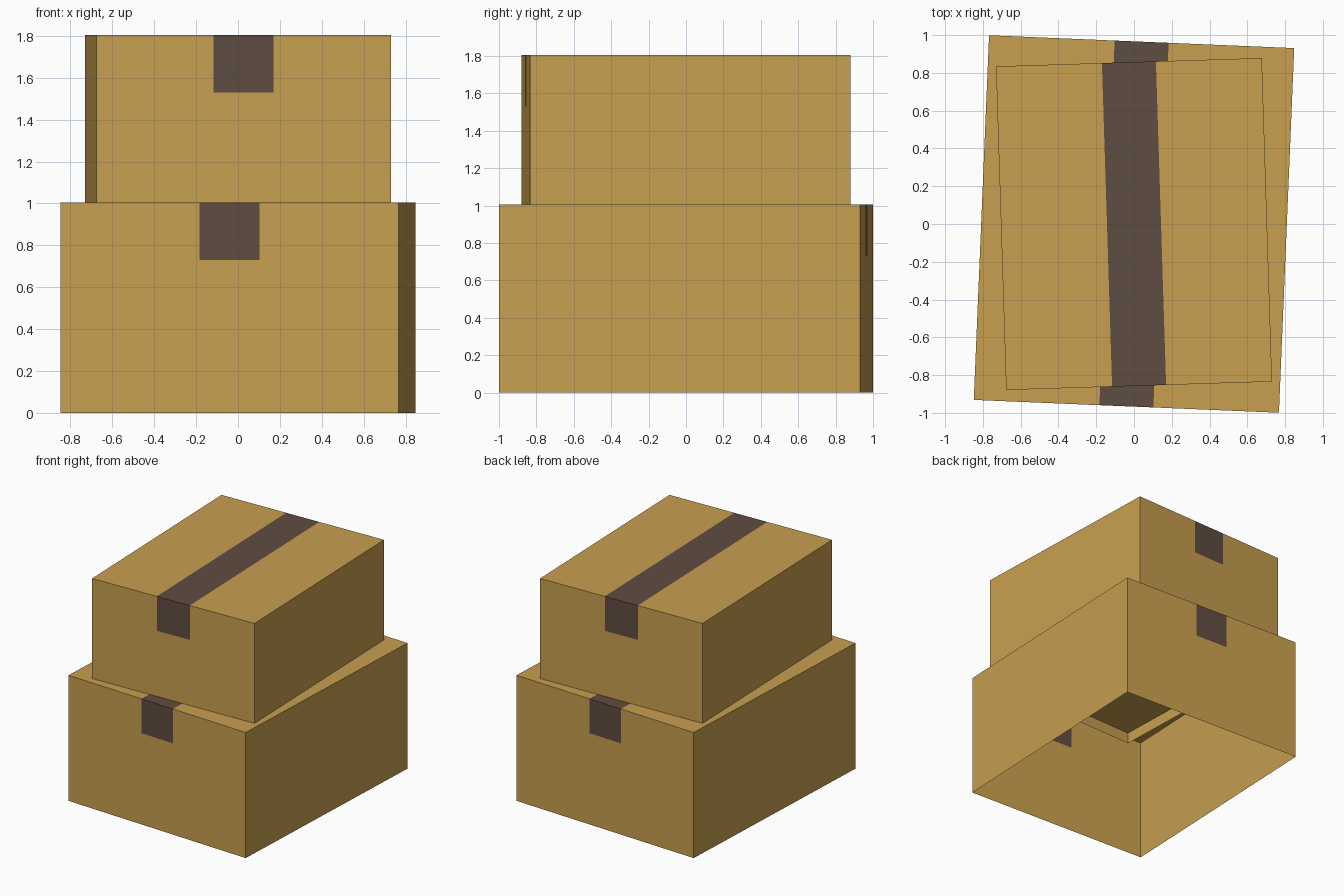
import bpy, bmesh, math
from mathutils import Matrix, Vector

if "Cube" in bpy.data.objects:
    bpy.data.objects.remove(bpy.data.objects["Cube"])


def material(name, rgb):
    m = bpy.data.materials.new(name)
    m.diffuse_color = (*rgb, 1.0)
    m.use_nodes = True
    m.node_tree.nodes["Principled BSDF"].inputs["Base Color"].default_value = m.diffuse_color
    return m


cardboard = material("cardboard", (0.578, 0.352, 0.080))
tape = material("brown_tape", (0.114, 0.074, 0.054))

TAPE_HALF = 0.143   # half width of the tape strip
TAPE_DROP = 0.275   # how far the tape folds down the end walls


def carton(name, width, length, z0, z1, angle):
    """Thin-walled box with open bottom and a tape strip cut into its faces."""
    bm = bmesh.new()
    bmesh.ops.create_cube(bm, size=1.0)
    bmesh.ops.transform(
        bm, verts=bm.verts,
        matrix=Matrix.Translation((0, 0, (z0 + z1) / 2))
        @ Matrix.Diagonal((width, length, z1 - z0, 1)))

    # open underside
    bottom = [f for f in bm.faces if f.normal.z < -0.5]
    bmesh.ops.delete(bm, geom=bottom, context='FACES_ONLY')

    # cut the tape outline across the top and end walls only
    for x in (-TAPE_HALF, TAPE_HALF):
        bmesh.ops.bisect_plane(bm, geom=bm.verts[:] + bm.edges[:] + bm.faces[:],
                               plane_co=(x, 0, 0), plane_no=(1, 0, 0))
    strip = [f for f in bm.faces
             if abs(f.normal.y) > 0.5 and abs(f.calc_center_median().x) < TAPE_HALF]
    geom = set(strip)
    for f in strip:
        geom.update(f.verts)
        geom.update(f.edges)
    bmesh.ops.bisect_plane(bm, geom=list(geom),
                           plane_co=(0, 0, z1 - TAPE_DROP), plane_no=(0, 0, 1))

    # tape colour by position
    bm.normal_update()
    for f in bm.faces:
        c = f.calc_center_median()
        if abs(c.x) < TAPE_HALF * 0.9 and c.z > z1 - TAPE_DROP:
            f.material_index = 1

    mesh = bpy.data.meshes.new(name)
    bm.to_mesh(mesh)
    bm.free()
    mesh.materials.append(cardboard)
    mesh.materials.append(tape)
    obj = bpy.data.objects.new(name, mesh)
    obj.rotation_euler.z = math.radians(angle)
    bpy.context.collection.objects.link(obj)
    return obj


# large carton below, smaller one slightly sunk into its lid
carton("lower_box", 1.617, 1.932, 0.0, 1.005, -2.4)
carton("upper_box", 1.408, 1.714, 0.915, 1.805, 1.8)
